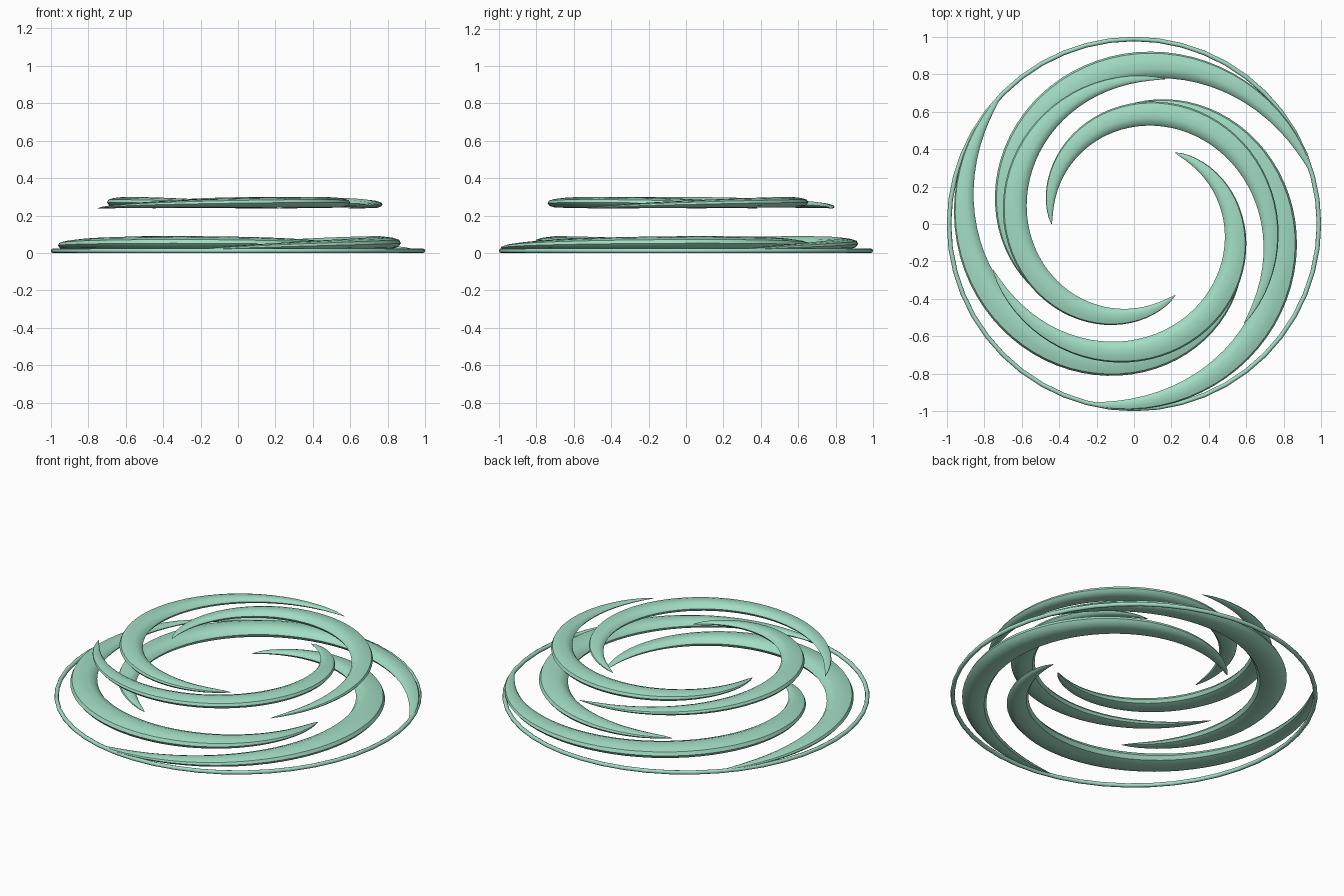
import bpy, bmesh, math

cube = bpy.data.objects.get("Cube")
if cube:
    bpy.data.objects.remove(cube, do_unlink=True)

mint = bpy.data.materials.new("pale_mint")
mint.use_nodes = True
MINT = (0.36, 0.72, 0.55, 1)
mint.diffuse_color = MINT
mint.node_tree.nodes["Principled BSDF"].inputs["Base Color"].default_value = MINT

# Blade cross-section: across (inner -1 to outer 1), height (-1 to 1)
SECTION = [(-1, 0), (-0.8, 0.6), (-0.3, 1), (0.45, 0.8), (0.88, 0.5),
           (1, -0.05), (0.8, -0.6), (0.3, -0.95), (-0.3, -0.95), (-0.8, -0.6)]
SPAN = 222      # degrees swept by one blade
STEPS = 48


def finish(obj, angle):
    obj.data.materials.append(mint)
    bpy.ops.object.select_all(action='DESELECT')
    obj.select_set(True)
    bpy.context.view_layer.objects.active = obj
    bpy.ops.object.shade_smooth_by_angle(angle=math.radians(angle))


def blade(name, start, scale, lift):
    """Tapered crescent that spirals inward and swells in the middle."""
    bm = bmesh.new()
    rings = []
    for i in range(STEPS + 1):
        t = i / STEPS
        swell = max(math.sin(math.pi * t), 0.004) ** 0.65
        radius = 0.99 - 0.44 * t
        a = math.radians(start + SPAN * t)
        ring = []
        for across, up in SECTION:
            r = (radius + 0.082 * swell * across) * scale
            z = (0.011 + swell * (0.043 + 0.036 * up)) * scale + lift
            ring.append(bm.verts.new((r * math.cos(a), r * math.sin(a), z)))
        rings.append(ring)
    n = len(SECTION)
    for lower, upper in zip(rings, rings[1:]):
        for j in range(n):
            k = (j + 1) % n
            bm.faces.new((lower[j], lower[k], upper[k], upper[j]))
    bm.faces.new(rings[0])
    bm.faces.new(rings[-1])
    bmesh.ops.recalc_face_normals(bm, faces=bm.faces)
    mesh = bpy.data.meshes.new(name)
    bm.to_mesh(mesh)
    bm.free()
    obj = bpy.data.objects.new(name, mesh)
    bpy.context.collection.objects.link(obj)
    finish(obj, 35)


# Two tiers of three blades each
for i in range(3):
    blade(f"lower_blade_{i + 1}", 15 + 120 * i, 1.0, 0.0)
    blade(f"upper_blade_{i + 1}", 78 + 120 * i, 0.8, 0.228)

# Thin outer hoop
bpy.ops.mesh.primitive_torus_add(major_segments=48, minor_segments=8,
                                 major_radius=0.988, minor_radius=0.012,
                                 location=(0, 0, 0.012))
hoop = bpy.context.object
hoop.name = "outer_hoop"
finish(hoop, 50)
